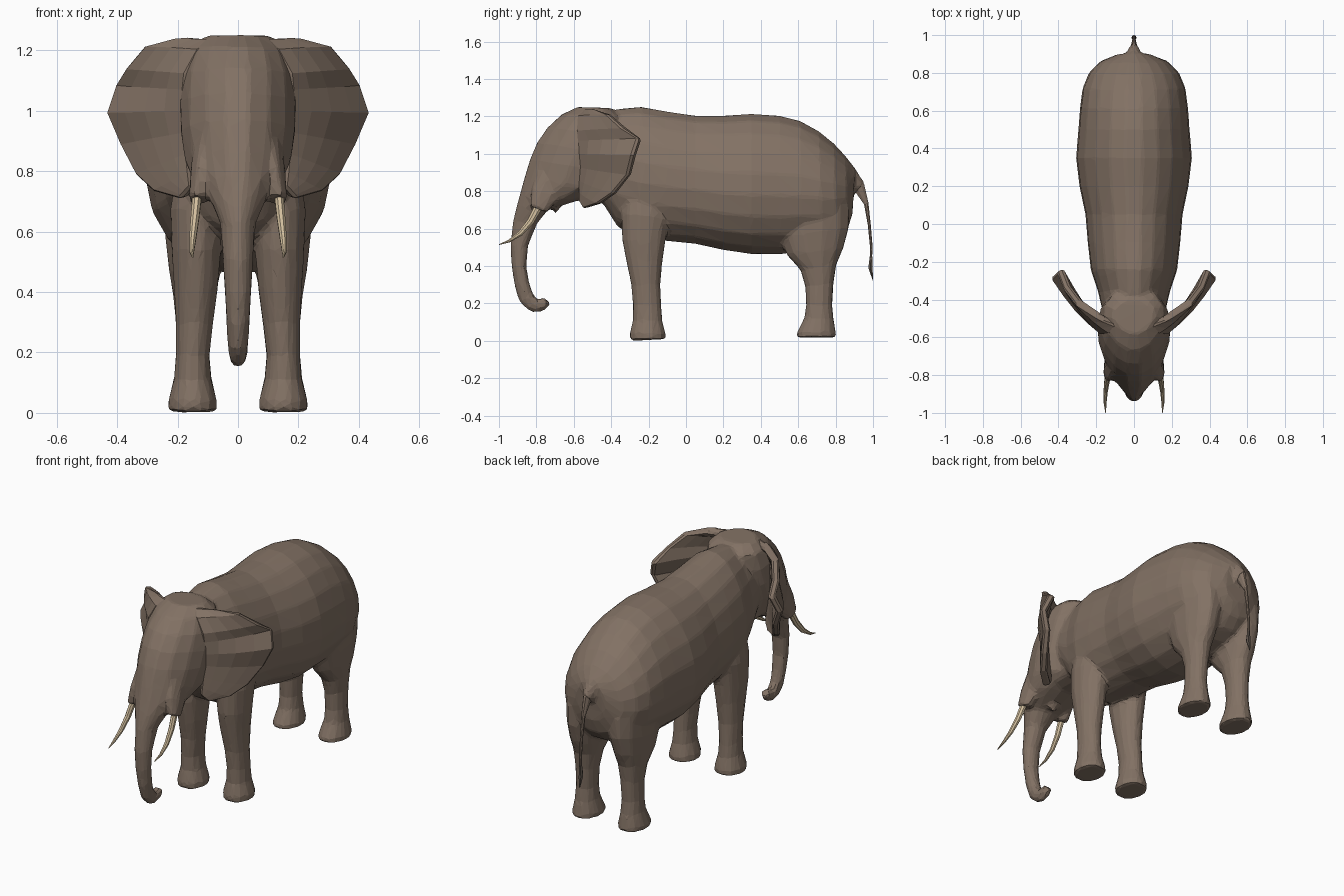
import bpy, bmesh, math
from mathutils import Vector


def material(name, rgb):
    m = bpy.data.materials.new(name)
    m.diffuse_color = (*rgb, 1)
    return m


SKIN = material("grey brown skin", (0.225, 0.167, 0.128))
IVORY = material("ivory", (0.66, 0.53, 0.35))
HAIR = material("dark tail hair", (0.10, 0.08, 0.065))


def finish(name, bm, mat):
    bmesh.ops.recalc_face_normals(bm, faces=bm.faces)
    mesh = bpy.data.meshes.new(name)
    bm.to_mesh(mesh)
    bm.free()
    mesh.materials.append(mat)
    ob = bpy.data.objects.new(name, mesh)
    bpy.context.collection.objects.link(ob)
    return ob


def loft(bm, rings, sides=14, skew=0.0, mirror=False):
    """Each ring: side-profile points (y, z) and (y, z), half width, centre x.
    Positive skew makes the ring narrower at its first point."""
    for side in ((1, -1) if mirror else (1,)):
        loops = []
        for ya, za, yb, zb, w, x in rings:
            loop = []
            for i in range(sides):
                a = 2 * math.pi * (i + 0.5) / sides
                c, s = math.cos(a) / math.cos(math.pi / sides), math.sin(a)
                loop.append(bm.verts.new((side * (x + s * w * (1 - skew * c)),
                                          (ya + yb) / 2 + c * (ya - yb) / 2,
                                          (za + zb) / 2 + c * (za - zb) / 2)))
            loops.append(loop)
        for p, q in zip(loops, loops[1:]):
            for i in range(sides):
                j = (i + 1) % sides
                bm.faces.new((p[i], p[j], q[j], q[i]))
        bm.faces.new(loops[0])
        bm.faces.new(loops[-1])


def part(name, mat, rings, **options):
    bm = bmesh.new()
    loft(bm, rings, **options)
    return finish(name, bm, mat)


# Body skin: overlapping lofts that are fused into one surface below
body = bmesh.new()

# Torso: top and bottom of the profile from neck to rump
torso = [(-0.57, 1.15, -0.52, 0.80, 0.14), (-0.46, 1.22, -0.44, 0.73, 0.17),
         (-0.35, 1.24, -0.365, 0.61, 0.19), (-0.24, 1.25, -0.25, 0.55, 0.228),
         (-0.10, 1.225, -0.10, 0.535, 0.245), (0.05, 1.203, 0.05, 0.52, 0.257),
         (0.20, 1.203, 0.20, 0.487, 0.289), (0.35, 1.213, 0.35, 0.465, 0.307),
         (0.50, 1.203, 0.51, 0.465, 0.294), (0.61, 1.175, 0.62, 0.48, 0.286),
         (0.71, 1.12, 0.73, 0.50, 0.272), (0.79, 1.055, 0.81, 0.54, 0.238),
         (0.855, 0.985, 0.865, 0.60, 0.18), (0.905, 0.92, 0.89, 0.68, 0.09)]
loft(body, [(*r, 0) for r in torso], sides=20, skew=0.08)

# Head running down into the curled trunk: front and back of the profile
head = [(-0.58, 1.25, -0.40, 1.245, 0.11), (-0.665, 1.21, -0.34, 1.20, 0.16),
        (-0.74, 1.14, -0.34, 1.10, 0.185), (-0.795, 1.06, -0.36, 1.00, 0.192),
        (-0.833, 0.97, -0.40, 0.90, 0.19), (-0.863, 0.87, -0.45, 0.80, 0.175),
        (-0.888, 0.78, -0.58, 0.75, 0.145), (-0.908, 0.71, -0.74, 0.70, 0.092),
        (-0.926, 0.63, -0.795, 0.63, 0.06), (-0.939, 0.51, -0.845, 0.51, 0.05),
        (-0.932, 0.40, -0.854, 0.40, 0.045), (-0.916, 0.29, -0.838, 0.31, 0.039),
        (-0.889, 0.205, -0.82, 0.255, 0.035), (-0.845, 0.163, -0.802, 0.23, 0.032),
        (-0.80, 0.15, -0.79, 0.22, 0.030), (-0.752, 0.163, -0.772, 0.227, 0.029),
        (-0.722, 0.20, -0.762, 0.233, 0.026)]
loft(body, [(*r, 0) for r in head], skew=0.16)

# Lower jaw with pointed lip
loft(body, [(-0.46, 0.86, -0.45, 0.75, 0.13, 0), (-0.60, 0.86, -0.58, 0.75, 0.12, 0),
            (-0.68, 0.84, -0.66, 0.735, 0.075, 0), (-0.73, 0.76, -0.70, 0.675, 0.03, 0)], sides=10)

# Tusk sockets bulging from the cheeks
loft(body, [(-0.78, 0.92, -0.60, 0.86, 0.05, 0.10), (-0.825, 0.81, -0.67, 0.77, 0.045, 0.115),
            (-0.832, 0.72, -0.745, 0.685, 0.032, 0.133)], sides=8, mirror=True)

# Front and hind legs with flared feet
loft(body, [(-0.31, 0.90, -0.12, 0.90, 0.06, 0.13), (-0.345, 0.68, -0.09, 0.66, 0.09, 0.137),
            (-0.34, 0.54, -0.11, 0.54, 0.084, 0.138), (-0.317, 0.42, -0.128, 0.42, 0.075, 0.139),
            (-0.292, 0.30, -0.138, 0.30, 0.064, 0.144), (-0.283, 0.19, -0.133, 0.19, 0.057, 0.150),
            (-0.283, 0.11, -0.128, 0.11, 0.064, 0.15), (-0.300, 0.04, -0.110, 0.04, 0.083, 0.15),
            (-0.299, 0.0, -0.108, 0.010, 0.083, 0.15)], sides=12, mirror=True)
loft(body, [(0.55, 0.92, 0.78, 0.90, 0.08, 0.14), (0.50, 0.70, 0.872, 0.72, 0.112, 0.135),
            (0.50, 0.56, 0.868, 0.60, 0.105, 0.138), (0.54, 0.46, 0.838, 0.49, 0.089, 0.142),
            (0.613, 0.38, 0.803, 0.41, 0.072, 0.145), (0.638, 0.29, 0.788, 0.31, 0.06, 0.147),
            (0.643, 0.19, 0.781, 0.19, 0.057, 0.15), (0.633, 0.12, 0.788, 0.12, 0.063, 0.15),
            (0.594, 0.045, 0.80, 0.05, 0.081, 0.15), (0.59, 0.018, 0.803, 0.018, 0.081, 0.15)],
     sides=12, mirror=True)

# Tail root
loft(body, [(0.80, 1.03, 0.82, 0.80, 0.08, 0), (0.90, 0.925, 0.875, 0.80, 0.05, 0),
            (0.955, 0.845, 0.90, 0.785, 0.027, 0)], sides=10)

skin = finish("body", body, SKIN)
fuse = skin.modifiers.new("fuse", "REMESH")
fuse.mode = "VOXEL"
fuse.voxel_size = 0.012
soften = skin.modifiers.new("soften", "SMOOTH")
soften.factor = 0.5
soften.iterations = 5
facet = skin.modifiers.new("facet", "DECIMATE")
facet.ratio = 0.05

# Curved tusks
part("tusks", IVORY, [(-0.79, 0.76, -0.75, 0.74, 0.017, 0.132), (-0.845, 0.65, -0.815, 0.63, 0.015, 0.143),
                      (-0.895, 0.585, -0.875, 0.565, 0.012, 0.15), (-0.95, 0.54, -0.942, 0.527, 0.008, 0.153),
                      (-1.0, 0.517, -0.999, 0.513, 0.002, 0.15)], sides=8, mirror=True)

# Tail and its tuft of hair
part("tail", SKIN, [(0.92, 0.89, 0.88, 0.81, 0.03, 0), (0.952, 0.84, 0.91, 0.79, 0.02, 0),
                    (0.975, 0.74, 0.952, 0.73, 0.011, 0), (0.988, 0.62, 0.972, 0.62, 0.009, 0),
                    (0.998, 0.50, 0.984, 0.50, 0.008, 0), (0.994, 0.43, 0.982, 0.43, 0.009, 0)], sides=8)
part("tail_tuft", HAIR, [(0.996, 0.45, 0.982, 0.45, 0.008, 0), (0.998, 0.38, 0.975, 0.39, 0.014, 0),
                         (1.0, 0.32, 0.996, 0.33, 0.004, 0)], sides=6)

# Ears: grid between the root line and the outer rim, slightly cupped
root = [(0.06, -0.54, 1.225), (0.12, -0.57, 1.19), (0.16, -0.575, 1.12), (0.165, -0.57, 1.07),
        (0.165, -0.565, 1.0), (0.16, -0.56, 0.93), (0.155, -0.56, 0.86), (0.15, -0.56, 0.80),
        (0.145, -0.56, 0.75)]
rim = [(0.19, -0.49, 1.235), (0.30, -0.41, 1.21), (0.36, -0.33, 1.14), (0.392, -0.245, 1.08),
       (0.423, -0.275, 0.99), (0.378, -0.30, 0.89), (0.328, -0.38, 0.79), (0.27, -0.46, 0.735),
       (0.18, -0.54, 0.71)]
STEPS = 4
bm = bmesh.new()
for side in (1, -1):
    grid = []
    for k, (a, b) in enumerate(zip(root, rim)):
        cup = -0.03 * math.sin(math.pi * k / (len(rim) - 1))
        row = []
        for t in range(STEPS + 1):
            p = Vector(a).lerp(Vector(b), t / STEPS)
            p.y += cup * math.sin(math.pi * t / STEPS)
            row.append(bm.verts.new((side * p.x, p.y, p.z)))
        grid.append(row)
    for p, q in zip(grid, grid[1:]):
        for t in range(STEPS):
            bm.faces.new((p[t], p[t + 1], q[t + 1], q[t]))
ears = finish("ears", bm, SKIN)
thick = ears.modifiers.new("thickness", "SOLIDIFY")
thick.thickness = 0.04
thick.offset = 0
round_rim = ears.modifiers.new("rounded rim", "BEVEL")
round_rim.width = 0.01
round_rim.segments = 1
round_rim.limit_method = "ANGLE"
round_rim.angle_limit = math.radians(50)
